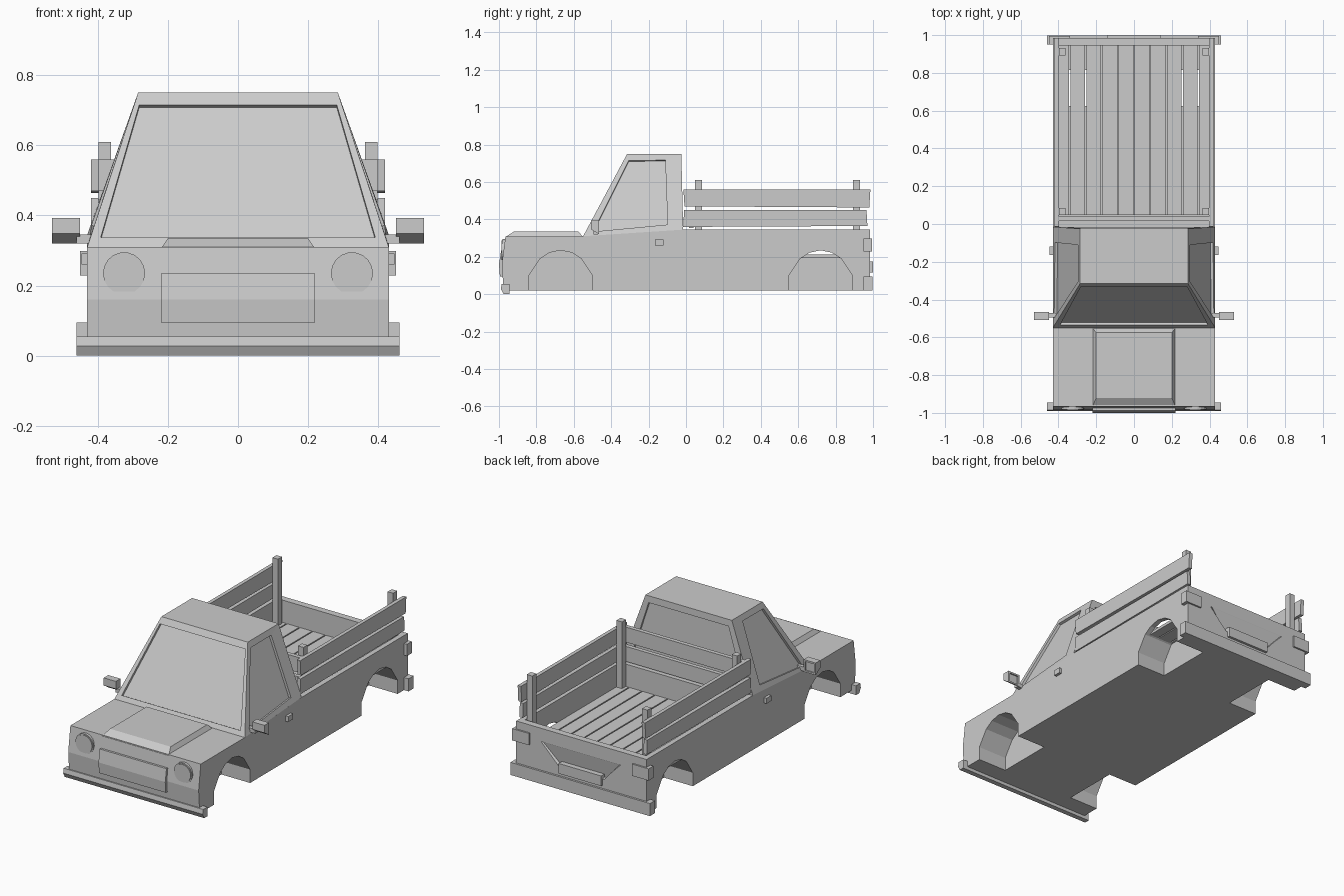
import bpy, bmesh, math
from mathutils import Vector

if "Cube" in bpy.data.objects:
    bpy.data.objects.remove(bpy.data.objects["Cube"], do_unlink=True)

grey = bpy.data.materials.new("plain grey")
grey.use_nodes = True
colour = (0.6, 0.6, 0.6, 1)
grey.diffuse_color = colour
grey.node_tree.nodes["Principled BSDF"].inputs["Base Color"].default_value = colour


def finish(name, bm):
    """Turn a bmesh into a named, flat shaded object."""
    bmesh.ops.remove_doubles(bm, verts=bm.verts, dist=1e-5)
    bmesh.ops.recalc_face_normals(bm, faces=bm.faces)
    mesh = bpy.data.meshes.new(name)
    bm.to_mesh(mesh)
    bm.free()
    mesh.materials.append(grey)
    ob = bpy.data.objects.new(name, mesh)
    bpy.context.collection.objects.link(ob)
    return ob


def loft(name, ring_a, ring_b):
    """Closed solid between two matching rings of points."""
    bm = bmesh.new()
    a = [bm.verts.new(p) for p in ring_a]
    b = [bm.verts.new(p) for p in ring_b]
    bm.faces.new(a)
    bm.faces.new(b)
    n = len(a)
    for i in range(n):
        j = (i + 1) % n
        bm.faces.new((a[i], a[j], b[j], b[i]))
    return finish(name, bm)


def box(name, x, y, z):
    ring = lambda h: [(x[0], y[0], h), (x[1], y[0], h), (x[1], y[1], h), (x[0], y[1], h)]
    return loft(name, ring(z[0]), ring(z[1]))


def side_profile(name, points, x0, x1):
    """Extrude a (y, z) outline across x."""
    return loft(name, [(x0, y, z) for y, z in points], [(x1, y, z) for y, z in points])


def cut(target, cutter):
    cutter.hide_render = True
    mod = target.modifiers.new("cut", "BOOLEAN")
    mod.operation = "DIFFERENCE"
    mod.solver = "EXACT"
    mod.object = cutter
    bpy.context.view_layer.objects.active = target
    bpy.ops.object.modifier_apply(modifier=mod.name)
    bpy.data.objects.remove(cutter, do_unlink=True)


# Lower body with load bed, wheel arches and tailgate hollow
body = side_profile("body", [
    (-0.975, 0.02), (-0.985, 0.16), (-0.965, 0.31), (-0.55, 0.31),
    (-0.02, 0.345), (0.985, 0.345), (0.985, 0.02)], -0.43, 0.43)
cut(body, box("bed_cutter", (-0.4, 0.4), (0.05, 0.945), (0.2, 0.5)))
arch = [(-0.17, -0.1), (-0.17, 0.1), (-0.11, 0.19), (-0.06, 0.222), (0, 0.235),
        (0.06, 0.222), (0.11, 0.19), (0.17, 0.1), (0.17, -0.1)]
for centre in (-0.67, 0.72):
    for s in (-1, 1):
        cut(body, side_profile("arch_cutter", [(centre + y, z) for y, z in arch],
                               s * 0.24, s * 0.5))
cut(body, loft("tailgate_cutter",
               [(-0.27, 0.986, 0.27), (0.27, 0.986, 0.27), (0.15, 0.986, 0.15), (-0.15, 0.986, 0.15)],
               [(-0.25, 0.984, 0.265), (0.25, 0.984, 0.265), (0.15, 0.965, 0.155), (-0.15, 0.965, 0.155)]))

# Raised bonnet panel
loft("bonnet_panel",
     [(-0.22, -0.967, 0.305), (0.22, -0.967, 0.305), (0.22, -0.55, 0.305), (-0.22, -0.55, 0.305)],
     [(-0.2, -0.92, 0.335), (0.2, -0.92, 0.335), (0.2, -0.575, 0.335), (-0.2, -0.575, 0.335)])


# Cab: each wall is a quad with a recessed pane
def window_wall(bm, quad, pane, depth):
    a, b, c, d = [Vector(p) for p in quad]
    inward = (b - a).cross(d - a).normalized() * -depth
    at = lambda u, v: a.lerp(b, u).lerp(d.lerp(c, u), v)
    outer = [a, b, c, d]
    edge = [at(u, v) for u, v in pane]
    deep = [p + inward for p in edge]
    face = lambda pts: bm.faces.new([bm.verts.new(p) for p in pts])
    for i in range(4):
        j = (i + 1) % 4
        face((outer[i], outer[j], edge[j], edge[i]))
        face((edge[i], edge[j], deep[j], deep[i]))
    face(deep)


def cab_corner(s, back, top):
    if top:
        return (s * 0.285, -0.025 if back else -0.315, 0.75)
    return (s * 0.43, -0.015 if back else -0.55, 0.345 if back else 0.31)


bm = bmesh.new()
wall = lambda p, q: [cab_corner(*p, False), cab_corner(*q, False),
                     cab_corner(*q, True), cab_corner(*p, True)]
window_wall(bm, wall((-1, False), (1, False)),
            [(0.035, 0.06), (0.965, 0.06), (0.975, 0.92), (0.025, 0.92)], 0.015)
window_wall(bm, wall((1, True), (-1, True)),
            [(0.06, 0.12), (0.94, 0.12), (0.94, 0.9), (0.06, 0.9)], 0.012)
side_pane = [(0.08, 0.05), (0.84, 0.08), (0.72, 0.92), (0.09, 0.92)]
window_wall(bm, wall((1, False), (1, True)), side_pane, 0.015)
window_wall(bm, wall((-1, True), (-1, False)),
            [(1 - u, v) for u, v in (side_pane[1], side_pane[0], side_pane[3], side_pane[2])], 0.015)
for level in (False, True):
    bm.faces.new([bm.verts.new(cab_corner(s, back, level))
                  for s, back in ((-1, False), (1, False), (1, True), (-1, True))])
finish("cab", bm)

# Bumpers and plates
side_profile("front_bumper", [(-0.975, 0), (-0.99, 0.028), (-0.985, 0.055),
                              (-0.945, 0.055), (-0.945, 0)], -0.46, 0.46)
box("rear_bumper", (-0.46, 0.46), (0.95, 0.997), (0.02, 0.095))
side_profile("front_plate", [(-0.97, 0.095), (-0.995, 0.095), (-1.0, 0.16),
                             (-0.988, 0.235), (-0.96, 0.235)], -0.22, 0.22)
box("rear_plate", (-0.14, 0.14), (0.96, 1.0), (0.115, 0.175))

# Bed floor planks
count, pitch = 10, 0.085
for i in range(count):
    x = (i - (count - 1) / 2) * pitch
    box("floor_plank", (max(x - 0.039, -0.4), min(x + 0.039, 0.4)), (0.05, 0.945), (0.195, 0.212))

# Headboard boards across the front of the bed
for z in (0.355, 0.47):
    box("headboard_plank", (-0.4, 0.4), (0.015, 0.04), (z, z + 0.09))

# Parts that repeat on both sides
for s, side in ((1, "left"), (-1, "right")):
    def pair(name, x0, x1, y, z):
        return box(side + "_" + name, (s * x0, s * x1), y, z)

    # Headlight with a slightly raised lens
    for part, radius, reach in (("headlight_rim", 0.06, 0.982), ("headlight_lens", 0.053, 0.986)):
        ring = [(s * 0.325 + radius * math.cos(k * math.tau / 18),
                 0.235 + radius * math.sin(k * math.tau / 18)) for k in range(18)]
        loft(side + "_" + part, [(x, -reach, z) for x, z in ring], [(x, -0.95, z) for x, z in ring])

    # Tail light and door handle
    pair("tail_light", 0.34, 0.45, (0.95, 0.995), (0.228, 0.298))
    pair("door_handle", 0.42, 0.447, (-0.165, -0.12), (0.26, 0.292))

    # Door mirror with recessed glass
    pair("mirror_arm", 0.4, 0.46, (-0.495, -0.47), (0.32, 0.345))
    mirror = loft(side + "_mirror",
                  [(s * x, -0.465, z) for x, z in ((0.45, 0.32), (0.53, 0.32), (0.53, 0.393), (0.45, 0.393))],
                  [(s * x, -0.508, z) for x, z in ((0.45, 0.348), (0.53, 0.348), (0.53, 0.393), (0.45, 0.393))])
    cut(mirror, box("glass_cutter", (s * 0.46, s * 0.52), (-0.473, -0.4), (0.33, 0.383)))

    # Bed posts and side boards
    for end, y in (("front", 0.048), ("rear", 0.893)):
        pair(end + "_post", 0.362, 0.398, (y, y + 0.038), (0.2, 0.61))
    for name, y0, y1, z0, z1, skew in (("lower_board", -0.015, 0.97, 0.36, 0.45, 0.005),
                                       ("upper_board", -0.008, 0.98, 0.47, 0.56, -0.006)):
        side_profile(side + "_" + name, [(y0, z0), (y1, z0 + skew), (y1 - skew, z1), (y0 + skew, z1)],
                     s * 0.398, s * 0.42)
